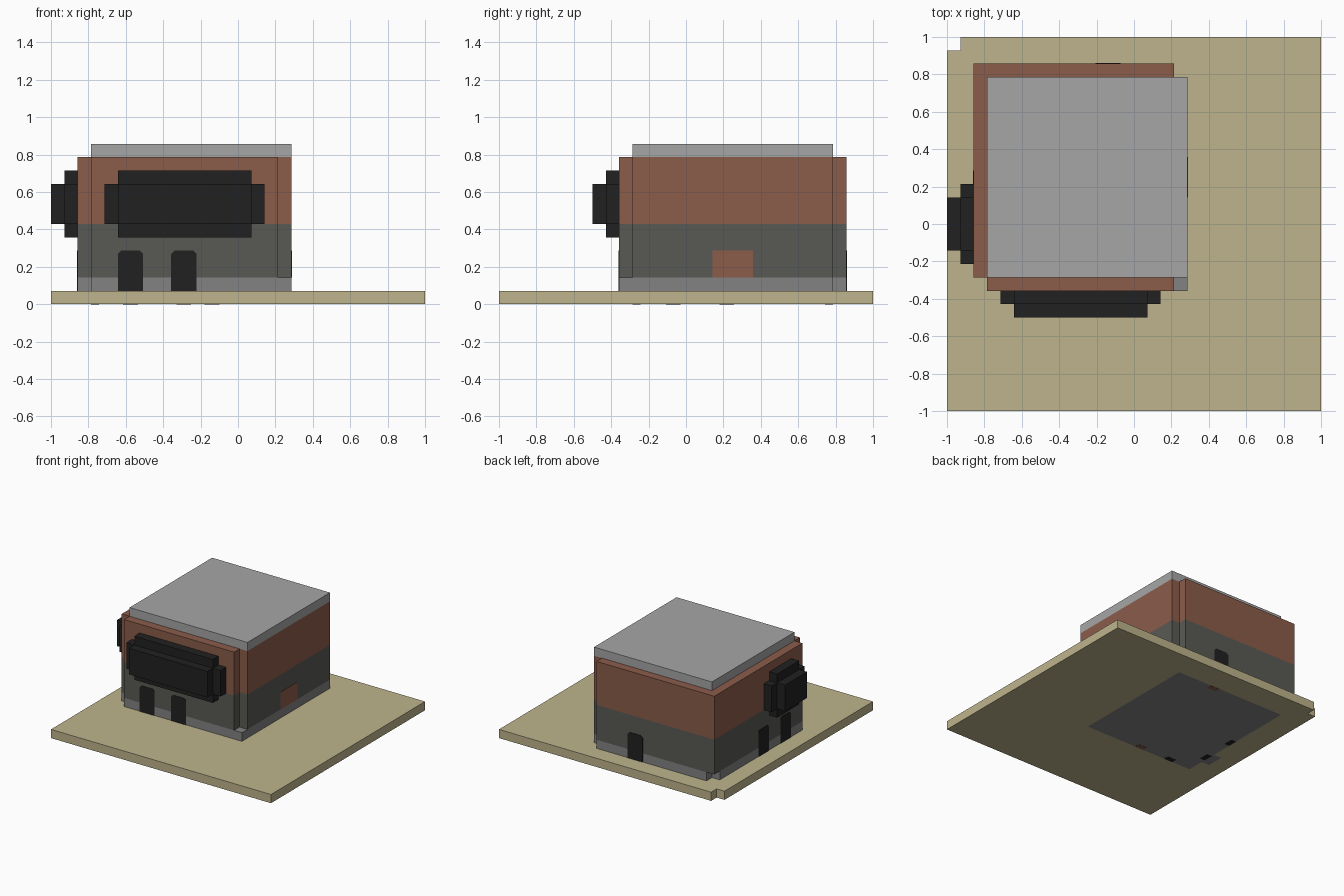
import bpy, bmesh
from mathutils import Matrix, Vector

cube = bpy.data.objects.get("Cube")
if cube:
    bpy.data.objects.remove(cube, do_unlink=True)

U = 1 / 14  # building block module


def material(name, rgb):
    lin = [((c / 255 + 0.055) / 1.055) ** 2.4 for c in rgb] + [1]
    m = bpy.data.materials.new(name)
    m.use_nodes = True
    m.diffuse_color = lin
    bsdf = next(n for n in m.node_tree.nodes if n.type == 'BSDF_PRINCIPLED')
    bsdf.inputs["Base Color"].default_value = lin
    return m


SAND = material("sand", (190, 180, 140))
STONE = material("plinth grey", (130, 130, 130))
SLATE = material("dark wall grey", (89, 90, 85))
BRICK = material("brick brown", (139, 92, 74))
ROOF = material("roof grey", (166, 166, 166))
BLACK = material("near black", (33, 33, 33))


def prism(name, outline, low, high, mat, frame=Matrix()):
    """Extrude an outline, in modules, along the third axis of a frame."""
    bm = bmesh.new()
    bottom = bm.faces.new([bm.verts.new((x * U, y * U, low * U)) for x, y in outline])
    out = bmesh.ops.extrude_face_region(bm, geom=[bottom])
    top = [v for v in out["geom"] if isinstance(v, bmesh.types.BMVert)]
    bmesh.ops.translate(bm, verts=top, vec=(0, 0, (high - low) * U))
    bm.transform(frame)
    bmesh.ops.recalc_face_normals(bm, faces=bm.faces)
    mesh = bpy.data.meshes.new(name)
    bm.to_mesh(mesh)
    bm.free()
    mesh.materials.append(mat)
    ob = bpy.data.objects.new(name, mesh)
    bpy.context.collection.objects.link(ob)
    return ob


def rect(x0, x1, y0, y1):
    return [(x0, y0), (x1, y0), (x1, y1), (x0, y1)]


def wall_frame(along, normal, origin):
    """Axes: along the wall, up, outward; origin in modules."""
    a, n = Vector(along), Vector(normal)
    m = Matrix((a, (0, 0, 1), n)).transposed().to_4x4()
    m.translation = Vector(origin) * U
    return m


FRONT = wall_frame((1, 0, 0), (0, -1, 0), (0, -5, 0))
BACK = wall_frame((-1, 0, 0), (0, 1, 0), (0, 12, 0))
RIGHT = wall_frame((0, -1, 0), (-1, 0, 0), (-12, 0, 0))
LEFT = wall_frame((0, 1, 0), (1, 0, 0), (4, 0, 0))

# Ground slab with a notched corner, opened for the foundation
foundation = [(-11, -4), (3, -4), (3, 11), (-11, 11), (-11, 0), (-12, 0), (-12, -2), (-11, -2)]
ground = prism("ground_slab", [(-14, -14), (14, -14), (14, 14), (-13, 14), (-13, 13), (-14, 13)], 0, 1, SAND)
cutter = prism("foundation_cutter", foundation, -1, 2, STONE)
cutter.hide_render = True
cut = ground.modifiers.new("opening", 'BOOLEAN')
cut.operation, cut.solver, cut.object = 'DIFFERENCE', 'EXACT', cutter
bpy.context.view_layer.objects.active = ground
bpy.ops.object.modifier_apply(modifier=cut.name)
bpy.data.objects.remove(cutter, do_unlink=True)
prism("foundation", foundation, 0, 1, STONE)

# Plinth and the two wall storeys with stepped corners
prism("plinth", [(-11, -5), (4, -5), (4, 11), (3, 11), (3, 12), (-11, 12),
                 (-11, 11), (-12, 11), (-12, -4), (-11, -4)], 1, 2, STONE)
walls = [(-11, -5), (3, -5), (3, -4), (4, -4), (4, 11), (3, 11),
         (3, 12), (-12, 12), (-12, -4), (-11, -4)]
prism("lower_wall", walls, 2, 6, SLATE)
prism("upper_wall", walls, 6, 11, BRICK)
prism("roof", rect(-11, 4, -4, 11), 11, 12, ROOF)


# Stepped bay windows
def bay(name, frame, x0, x1):
    cross = [(x0, 6), (x0 + 1, 6), (x0 + 1, 5), (x1 - 1, 5), (x1 - 1, 6), (x1, 6),
             (x1, 9), (x1 - 1, 9), (x1 - 1, 10), (x0 + 1, 10), (x0 + 1, 9), (x0, 9)]
    prism(name + "_frame", cross, 0, 1, BLACK, frame)
    prism(name + "_pane", rect(x0 + 1, x1 - 1, 6, 9), 1, 2, BLACK, frame)


bay("front_bay", FRONT, -10, 2)
bay("right_bay", RIGHT, -3, 3)

# Doors with clipped top corners, each with a small mark under the floor
doors = [("front_door_outer", FRONT, -9, BLACK), ("front_door_inner", FRONT, -5, BRICK),
         ("right_door_front", RIGHT, 0, BLACK), ("right_door_back", RIGHT, -4, BLACK),
         ("back_door", BACK, 1, BRICK)]
for name, frame, x, mark in doors:
    shape = [(x, 1), (x + 1.9, 1), (x + 1.9, 3.75), (x + 1.65, 4), (x + 0.25, 4), (x, 3.75)]
    prism(name, shape, 0, 0.05, BLACK, frame)
    prism(name + "_floor_mark", rect(x + 0.4, x + 1.5, -0.02, 0), -1.6, -1, mark, frame)

# Brick patch on the left wall
prism("brick_patch", rect(2, 5, 2, 4), 0, 0.04, BRICK, LEFT)
